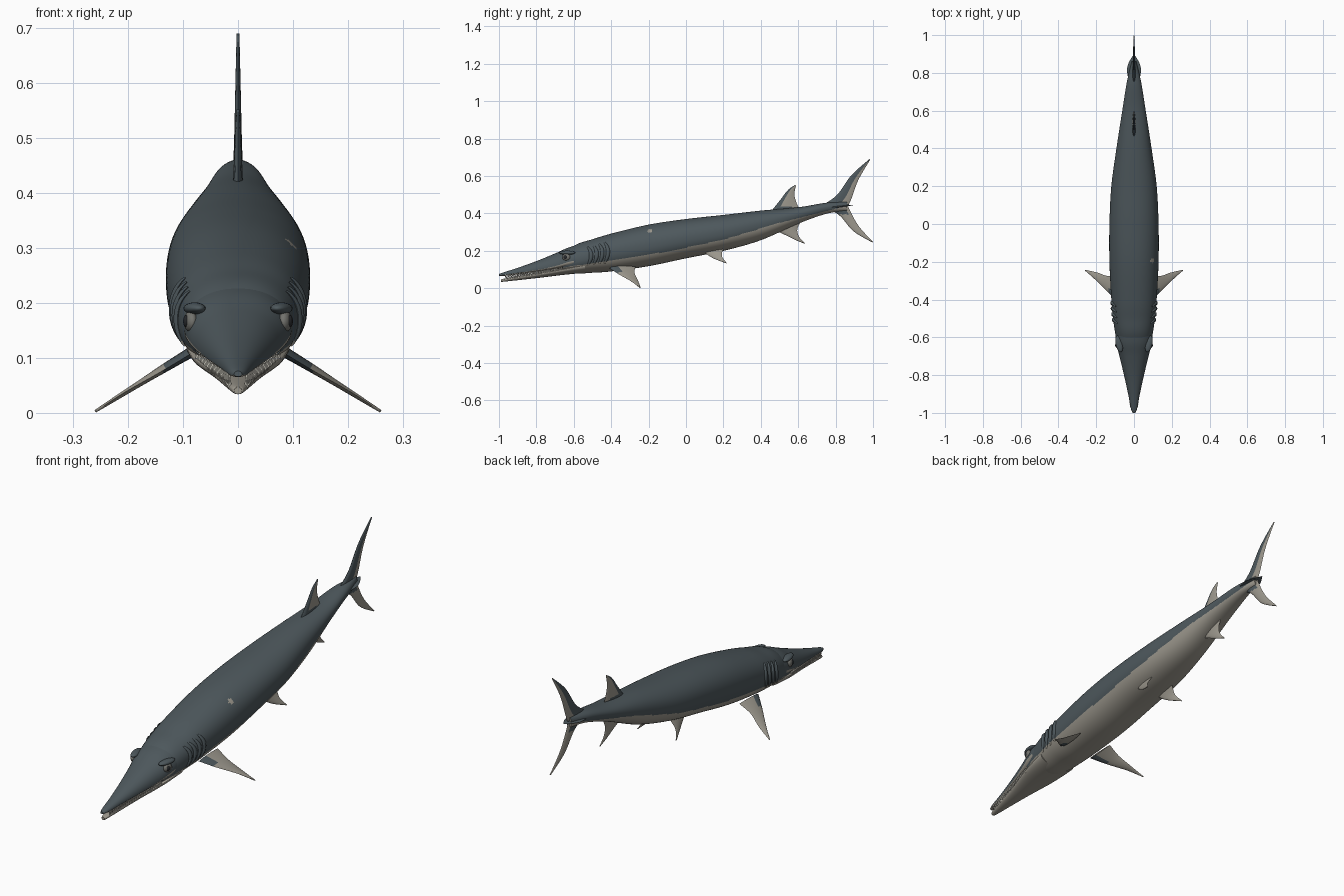
import bpy, bmesh, math
from mathutils import Vector, Matrix

if "Cube" in bpy.data.objects:
    bpy.data.objects.remove(bpy.data.objects["Cube"])


def material(name, rgb):
    m = bpy.data.materials.new(name)
    m.diffuse_color = (*rgb, 1)
    m.use_nodes = True
    m.node_tree.nodes["Principled BSDF"].inputs["Base Color"].default_value = m.diffuse_color
    return m


SLATE = material("slate back", (0.075, 0.097, 0.108))
CREAM = material("pale belly", (0.33, 0.31, 0.265))
IVORY = material("ivory teeth", (0.62, 0.60, 0.53))
BLACK = material("dark eye", (0.02, 0.022, 0.025))
GREY = material("grey eyeball", (0.17, 0.17, 0.155))


def sample(pts, u):
    """Catmull-Rom through tuples, u in 0..1."""
    n = len(pts) - 1
    i = min(int(u * n), n - 1)
    t = u * n - i
    a, b, c, d = (pts[min(max(k, 0), n)] for k in (i - 1, i, i + 1, i + 2))
    return [0.5 * (2 * q + (r - p) * t + (2 * p - 5 * q + 4 * r - s) * t * t
                   + (3 * q - p - 3 * r + s) * t ** 3) for p, q, r, s in zip(a, b, c, d)]


def row_at(rows, y):
    lo, hi = 0.0, 1.0
    for _ in range(30):
        m = (lo + hi) / 2
        if sample(rows, m)[0] < y:
            lo = m
        else:
            hi = m
    return sample(rows, lo)


def section(row, a, grow=0.0):
    """Point on a soft superellipse; row = y, half width, bottom, middle, top."""
    y, w, bot, mid, top = row
    c, s = math.cos(a), math.sin(a)
    h = (top - mid if s > 0 else mid - bot) + grow
    return Vector((math.copysign(abs(c) ** 0.92, c) * (w + grow), y,
                   mid + math.copysign(abs(s) ** 0.92, s) * h))


def finish(bm, name, mats, mirror=False, angle=50):
    bmesh.ops.recalc_face_normals(bm, faces=bm.faces[:])
    me = bpy.data.meshes.new(name)
    bm.to_mesh(me)
    bm.free()
    ob = bpy.data.objects.new(name, me)
    bpy.context.collection.objects.link(ob)
    for m in mats:
        me.materials.append(m)
    if mirror:
        ob.modifiers.new("mirror", 'MIRROR').use_mirror_merge = False
    for o in bpy.context.selected_objects:
        o.select_set(False)
    ob.select_set(True)
    bpy.context.view_layer.objects.active = ob
    bpy.ops.object.shade_smooth_by_angle(angle=math.radians(angle))
    return ob


def skin(bm, rings):
    """Bridge closed rings and cap the ends; returns (face, ring, index)."""
    vs = [[bm.verts.new(p) for p in r] for r in rings]
    n = len(vs[0])
    out = []
    for i in range(len(vs) - 1):
        for j in range(n):
            k = (j + 1) % n
            out.append((bm.faces.new((vs[i][j], vs[i][k], vs[i + 1][k], vs[i + 1][j])), i, j))
    bm.faces.new(vs[0])
    bm.faces.new(vs[-1])
    return out


def loft(name, rows, steps, sides, mats, rule=None):
    bm = bmesh.new()
    skin(bm, [[section(sample(rows, i / steps), 2 * math.pi * j / sides)
               for j in range(sides)] for i in range(steps + 1)])
    if rule:
        for f in bm.faces:
            f.material_index = rule(f.calc_center_median())
    return finish(bm, name, mats)


def fin(name, lead, trail, thick, rule=None, mirror=False):
    """Lens-section blade between a leading and a trailing edge, root to tip."""
    bm = bmesh.new()
    span = Vector(lead[-1]) - Vector(lead[0])
    normal = (Vector(trail[0]) - Vector(lead[0])).cross(span).normalized()
    steps, half = 28, 12
    rings = []
    for i in range(steps + 1):
        u = i / steps
        L, T = Vector(sample(lead, u)), Vector(sample(trail, u))
        t = thick * (1 - 0.75 * u)
        ring = []
        for j in range(2 * half):
            c = j / half if j <= half else 2 - j / half
            side = 1 if j <= half else -1
            h = 0 if j in (0, half) else t * 1.9 * math.sqrt(c) * (1 - c) ** 0.8
            ring.append(L.lerp(T, c) + normal * (side * h))
        rings.append(ring)
    for f, i, j in skin(bm, rings):
        c = (j + 0.5) / half
        c = c if c < 1 else 2 - c
        f.material_index = 0 if rule and rule(f.calc_center_median(), c) else 1
    for f in bm.faces:
        if len(f.verts) > 4:
            f.material_index = 1
    return finish(bm, name, [SLATE, CREAM], mirror)


def blob(name, loc, size, mat, rot=0.0):
    bm = bmesh.new()
    bmesh.ops.create_uvsphere(bm, u_segments=24, v_segments=14, radius=1,
                              matrix=Matrix.Translation(loc) @ Matrix.Rotation(rot, 4, 'Z')
                              @ Matrix.Diagonal((*size, 1)))
    return finish(bm, name, [mat], True)


# Body: dark back, pale belly below a rising line, one pale scar on the right
BODY = [(-.66, .081, .082, .13, .192), (-.58, .099, .078, .15, .237), (-.5, .111, .083, .17, .262),
        (-.4, .12, .09, .19, .292), (-.2, .13, .118, .225, .34), (0, .13, .16, .262, .37),
        (.2, .12, .20, .295, .392), (.4, .093, .257, .34, .415), (.6, .062, .345, .393, .433),
        (.75, .038, .398, .43, .457), (.86, .012, .415, .438, .462)]
LINE = [(-.7, .105), (-.4, .148), (-.1, .196), (.2, .26), (.5, .35), (.9, .45)]


def belly(p):
    if (p - Vector((.09, -.19, .30))).length < 0.017:
        return 1
    for (y0, z0), (y1, z1) in zip(LINE, LINE[1:]):
        if y0 <= p.y <= y1:
            return int(p.z < z0 + (z1 - z0) * (p.y - y0) / (y1 - y0))
    return 0


loft("body", BODY, 220, 128, [SLATE, CREAM], belly)

# Jaws, slightly open
UPPER = [(-1, .007, .066, .07, .076), (-.975, .017, .066, .072, .085), (-.9, .031, .074, .083, .109),
         (-.8, .053, .085, .099, .145), (-.7, .077, .098, .118, .186), (-.63, .094, .105, .14, .217),
         (-.56, .099, .112, .155, .238)]
LOWER = [(-.99, .007, .034, .04, .046), (-.965, .016, .036, .046, .053), (-.8, .047, .054, .074, .082),
         (-.66, .08, .071, .099, .107), (-.54, .094, .083, .12, .135)]
loft("upper_jaw", UPPER, 60, 64, [SLATE, CREAM],
     lambda p: int(p.z < row_at(UPPER, p.y)[3] - .001 and p.y < -.6))
loft("lower_jaw", LOWER, 50, 64, [CREAM])

# Teeth along both jaws
bm = bmesh.new()
for k in range(24):
    y = -.965 + k * 0.0128
    up, lo = row_at(UPPER, y), row_at(LOWER, y + .004)
    for x, z, flip in ((up[1] * .88, up[2] - .004, math.pi), (lo[1] * .88, lo[4] + .003, 0)):
        bmesh.ops.create_cone(bm, segments=6, radius1=.0048, radius2=.0006, depth=.02, cap_ends=True,
                              matrix=Matrix.Translation((x, y + (0 if flip else .006), z))
                              @ Matrix.Rotation(flip, 4, 'X'))
finish(bm, "teeth", [IVORY], True)

# Eyes and brows
blob("eyes", (.086, -.64, .166), (.012, .022, .019), GREY, -.22)
blob("pupils", (.0945, -.645, .167), (.005, .010, .011), BLACK, -.22)
blob("brows", (.079, -.635, .19), (.018, .045, .011), SLATE, -.22)

# Gill covers: raised ridges wrapped on the flank
bm = bmesh.new()
for k in range(4):
    rings = []
    for i in range(21):
        a = -.5 + 1.15 * i / 20
        y = -.525 + k * .03 + .018 * math.cos((i / 20 - .5) * math.pi)
        c = section(row_at(BODY, y), a)
        out = Vector((math.cos(a), 0, math.sin(a)))
        r = .007 * math.sin(math.pi * (i + 1) / 22) ** .5
        rings.append([c + out * (r * math.cos(b)) + Vector((0, r * 1.5 * math.sin(b), 0))
                      for b in (2 * math.pi * j / 8 for j in range(8))])
    skin(bm, rings)
for f in bm.faces:
    f.material_index = belly(f.calc_center_median())
finish(bm, "gill_ridges", [SLATE, CREAM], True)

# Paired fins
fin("pectoral_fins", [(.085, -.41, .108), (.14, -.36, .075), (.205, -.295, .038), (.259, -.247, .003)],
    [(.085, -.27, .115), (.14, -.275, .082), (.195, -.257, .042), (.26, -.242, .003)], .012,
    lambda p, c: c < .3 and p.x < .135, True)
fin("pelvic_fins", [(.055, .08, .205), (.072, .14, .163), (.1, .213, .134)],
    [(.055, .20, .215), (.08, .192, .172), (.1, .218, .135)], .009, None, True)


def flat(pts):
    return [(0, y, z) for y, z in pts]


# Dorsal, anal and tail fins
fin("dorsal_fin", flat([(.45, .405), (.50, .467), (.545, .525), (.583, .552)]),
    flat([(.61, .415), (.588, .465), (.58, .505), (.588, .55)]), .012,
    lambda p, c: c < .22 or p.z < .435)
fin("anal_fin", flat([(.475, .31), (.53, .285), (.585, .258), (.632, .239)]),
    flat([(.615, .36), (.595, .315), (.605, .275), (.636, .24)]), .010)
fin("tail_upper_lobe", flat([(.74, .45), (.81, .502), (.885, .605), (.98, .69)]),
    flat([(.86, .425), (.885, .48), (.922, .58), (.985, .688)]), .012,
    lambda p, c: c < .58 or p.z < .45)
fin("tail_lower_lobe", flat([(.76, .425), (.825, .385), (.895, .305), (.996, .245)]),
    flat([(.86, .455), (.882, .405), (.925, .33), (1.0, .247)]), .012,
    lambda p, c: c < .75 and p.z > .395)

# Side keels at the tail root
fin("tail_keels", [(.0, .68, .425), (.025, .75, .43), (.036, .80, .434)],
    [(.0, .90, .445), (.025, .86, .44), (.037, .825, .436)], .007,
    lambda p, c: True, True)
